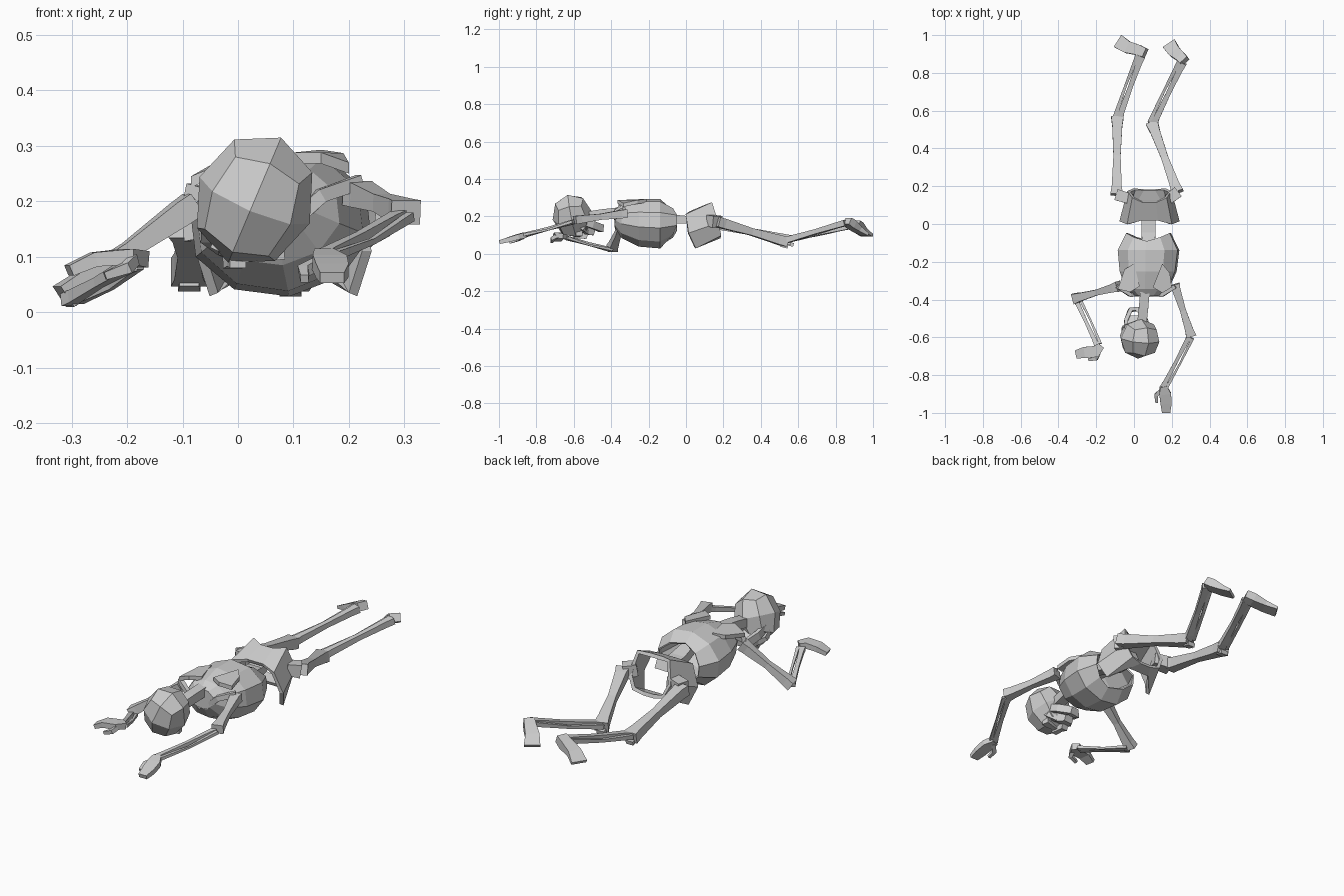
import bpy, bmesh, math
from mathutils import Vector as V, Matrix

if "Cube" in bpy.data.objects:
    bpy.data.objects.remove(bpy.data.objects["Cube"])

def make(name, bm):
    bmesh.ops.recalc_face_normals(bm, faces=bm.faces)
    me = bpy.data.meshes.new(name)
    bm.to_mesh(me)
    bm.free()
    ob = bpy.data.objects.new(name, me)
    bpy.context.collection.objects.link(ob)
    return ob

def skin(name, rings, caps=(True, True)):
    """Join rings of points with quads."""
    bm = bmesh.new()
    vs = [[bm.verts.new(p) for p in r] for r in rings]
    n = len(vs[0])
    for a, b in zip(vs, vs[1:]):
        for i in range(n):
            bm.faces.new((a[i], a[(i + 1) % n], b[(i + 1) % n], b[i]))
    if caps[0]: bm.faces.new(vs[0])
    if caps[1]: bm.faces.new(vs[-1])
    return make(name, bm)

def bone(name, pts, sizes, up=(0, 0, 1)):
    """Four sided bar along a path; sizes are (width, height) per point."""
    pts = [V(p) for p in pts]
    rings = []
    for i, (p, (w, h)) in enumerate(zip(pts, sizes)):
        d = (pts[min(i + 1, len(pts) - 1)] - pts[max(i - 1, 0)]).normalized()
        s = d.cross(V(up)).normalized()
        u = s.cross(d)
        rings.append([p + s * w / 2 * a + u * h / 2 * b
                      for a, b in ((1, 1), (-1, 1), (-1, -1), (1, -1))])
    return skin(name, rings)

def long_bone(name, a, b, end, mid, up=(0, 0, 1)):
    """Straight bone with flared ends."""
    a, b = V(a), V(b)
    return bone(name, [a.lerp(b, t) for t in (0, .1, .5, .88, 1)],
                [(end, end * .8), (end * .8, end * .8), (mid, mid),
                 (end * .8, end * .75), (end, end * .8)], up)

def pair(name, a, b, gap, size):
    """Two slender parallel bones, as in forearm and shin."""
    a, b = V(a), V(b)
    s = (b - a).cross(V((0, 0, 1))).normalized() * gap
    long_bone(name + "_thick", a + s * .6, b + s * .3, size * 1.3, size * .8)
    m = (a + b) / 2 - s * 1.1 - V((0, 0, .008))
    bone(name + "_thin", [a - s * .8, m, b - s], [(size * .7,) * 2, (size * .45,) * 2, (size * .7,) * 2])

# skull: rounded cube with large faces
bm = bmesh.new()
bmesh.ops.create_cube(bm, size=2)
bmesh.ops.subdivide_edges(bm, edges=bm.edges[:], cuts=1, use_grid_fill=True)
M = Matrix.Translation((.03, -.607, .202)) @ Matrix.Rotation(.4, 4, 'Y') @ Matrix.Rotation(.2, 4, 'X')
for v in bm.verts:
    p = v.co.normalized()
    v.co = M @ V((p.x * .108, p.y * .108, p.z * .125))
make("skull", bm)

# face: brow, nose bridge, cheekbones, upper jaw, lower jaw
bone("brow", [(-.04, -.575, .13), (.01, -.585, .105), (.08, -.57, .11)], [(.035, .03)] * 3)
bone("nose_bridge", [(.0, -.6, .1), (-.008, -.555, .1), (-.01, -.53, .09)], [(.03, .04), (.025, .035), (.035, .025)])
for x, name in ((-.055, "left"), (.08, "right")):
    bone(name + "_cheekbone", [(x, -.59, .17), (x, -.55, .135), (.0 + x * .5, -.53, .115)],
         [(.02, .025)] * 3)
bone("upper_jaw", [(.01, -.56, .15), (0, -.52, .125), (-.002, -.49, .115)], [(.1, .06), (.075, .05), (.05, .035)])
bone("lower_jaw", [(-.045, -.565, .18), (-.042, -.51, .16), (-.02, -.455, .135), (.018, -.45, .135),
                   (.06, -.5, .155), (.085, -.565, .175)],
     [(.018, .035), (.02, .04), (.022, .04), (.022, .04), (.02, .04), (.018, .035)])

# spine
bone("neck", [(.04, -.54, .2), (.05, -.45, .215), (.058, -.36, .225)], [(.05, .045)] * 3)
bone("spine", [(.07, -.36, .225), (.075, -.2, .23), (.077, -.05, .185), (.077, .03, .18), (.078, .07, .2)],
     [(.05, .04), (.05, .04), (.075, .045), (.075, .04), (.08, .05)])

# ribcage: open barrel, arched at the waist
def ring(cy, cx, cz, rx, rz, notch=0, n=10, roll=.12):
    out = []
    for i in range(n):
        t = 2 * math.pi * (i + .5) / n
        x, z = rx * math.cos(t), rz * math.sin(t)
        out.append((cx + x * math.cos(roll) - z * math.sin(roll),
                    cy - notch * abs(math.sin(t)) ** 3,
                    cz + z * math.cos(roll) + x * math.sin(roll)))
    return out
ribs = skin("ribcage", [ring(-.375, .07, .19, .06, .045), ring(-.34, .07, .175, .11, .085),
                        ring(-.25, .075, .165, .147, .12), ring(-.14, .077, .16, .16, .125),
                        ring(-.05, .077, .165, .115, .08, .045)], (True, False))
ribs.modifiers.new("thickness", 'SOLIDIFY').thickness = -.008

# shoulder blades and collar bones
def plate(name, corners, drop):
    skin(name, [corners, [V(c) - V((0, 0, drop)) for c in corners]])
plate("left_shoulder_blade", [(-.085, -.345, .245), (-.02, -.36, .272), (.03, -.33, .27), (.0, -.21, .275), (-.05, -.24, .265)], .02)
plate("right_shoulder_blade", [(.2, -.335, .27), (.15, -.365, .288), (.1, -.335, .288), (.15, -.21, .293), (.19, -.26, .287)], .02)
bone("left_collar_bone", [(-.09, -.33, .22), (-.02, -.375, .2), (.06, -.37, .14)], [(.02, .025)] * 3)
bone("right_collar_bone", [(.22, -.33, .235), (.15, -.375, .21), (.08, -.37, .145)], [(.02, .025)] * 3)

# pelvis: flaring basin open at the front, crest end then seat end
half_crest = [(.045, .025, .21), (.105, .0, .2), (.142, .01, .11), (.118, .045, .035), (.06, .125, .085)]
half_seat = [(.035, .12, .25), (.08, .142, .262), (.1, .17, .165), (.075, .18, .11), (.03, .178, .1)]
def mirrored(half):
    c = .082
    return [(c + x, y, z) for x, y, z in half] + [(c - x, y, z) for x, y, z in reversed(half)]
hips = skin("pelvis", [mirrored(half_crest), mirrored(half_seat)], (False, False))
hips.modifiers.new("thickness", 'SOLIDIFY').thickness = -.018

# arms
long_bone("left_upper_arm", (-.08, -.33, .195), (-.315, -.395, .028), .056, .03)
pair("left_forearm", (-.298, -.4, .022), (-.192, -.64, .085), .016, .022)
long_bone("right_upper_arm", (.215, -.32, .215), (.303, -.595, .18), .055, .032)
pair("right_forearm", (.3, -.6, .172), (.157, -.865, .1), .015, .023)

# hands: palm, curled fingers, thumb
def hand(side, palm, thumb, w):
    bone(side + "_hand", palm, [(w * .6, .03), (w, .028), (w * .95, .026), (w * .7, .02)])
    bone(side + "_thumb", thumb, [(.022, .022), (.02, .02), (.014, .014)])
hand("left", [(-.175, -.645, .095), (-.2, -.675, .1), (-.26, -.68, .095), (-.305, -.69, .075)],
     [(-.19, -.69, .095), (-.2, -.712, .08), (-.24, -.718, .065)], .062)
hand("right", [(.155, -.86, .1), (.165, -.9, .09), (.17, -.95, .075), (.17, -.998, .062)],
     [(.15, -.875, .09), (.118, -.905, .075), (.12, -.945, .06)], .062)

# legs: hip neck, thigh, kneecap, shin, foot
def leg(side, socket, hip, knee, ankle, heel, toe):
    bone(side + "_hip_neck", [socket, hip], [(.055, .055), (.06, .065)])
    long_bone(side + "_thigh", hip, knee, .066, .038)
    k = V(knee)
    bone(side + "_kneecap", [k + V((0, -.03, -.015)), k + V((0, .01, -.025))], [(.035, .02), (.04, .02)])
    pair(side + "_shin", k + V((0, 0, .008)), ankle, .017, .031)
    h, t = V(heel), V(toe)
    bone(side + "_foot", [h, h.lerp(t, .25), h.lerp(t, .65) + V((0, -.01, .004)), t],
         [(.05, .04), (.055, .045), (.065, .028), (.075, .014)])
leg("left", (-.01, .13, .17), (-.092, .155, .16), (-.088, .565, .072), (.035, .89, .15), (.06, .905, .16), (-.085, .968, .098))
leg("right", (.18, .13, .18), (.23, .168, .17), (.095, .535, .063), (.255, .855, .165), (.268, .862, .175), (.185, .955, .103))
